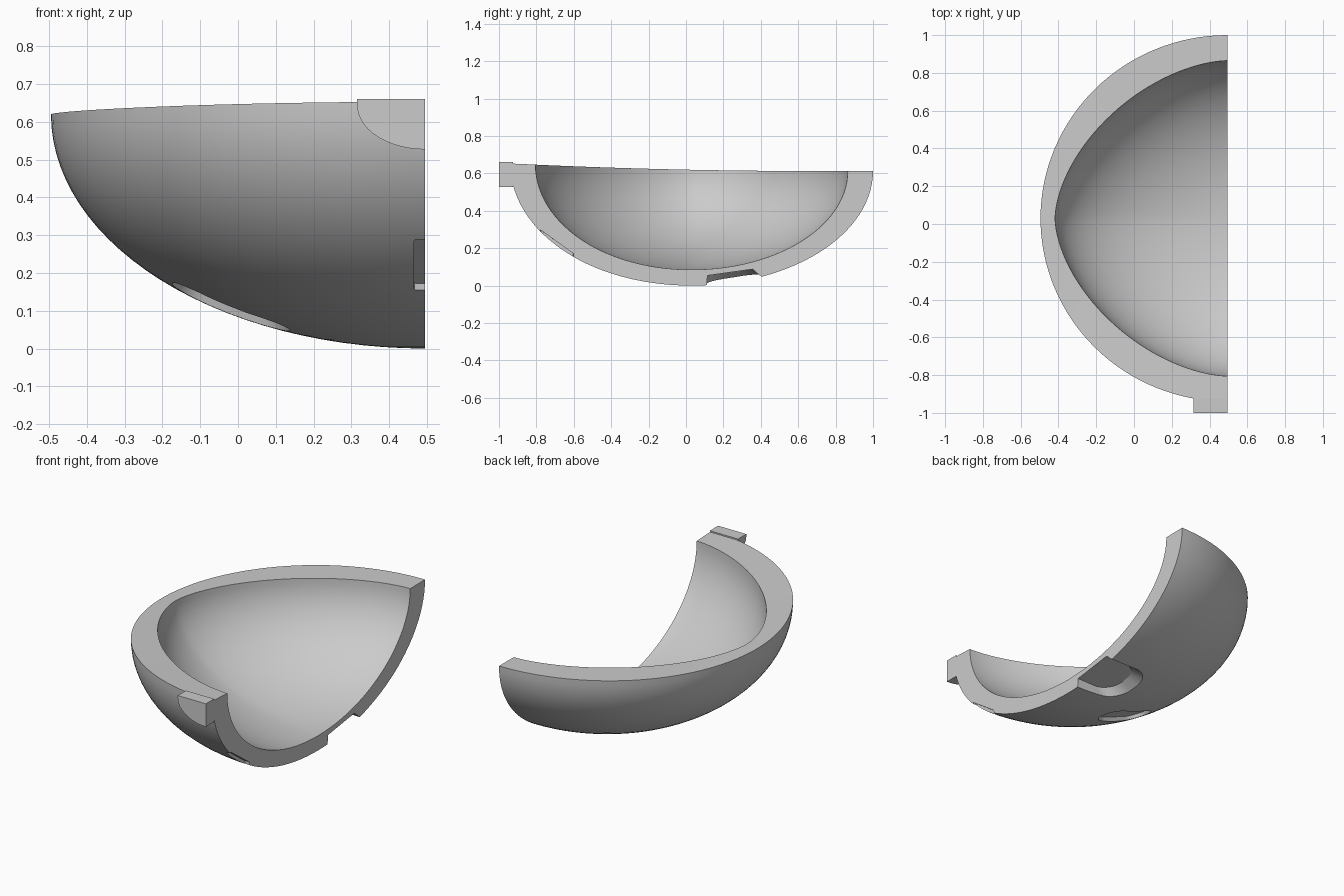
import bpy, bmesh
from math import sin, cos, pi, sqrt, copysign

cube = bpy.data.objects.get("Cube")
if cube:
    bpy.data.objects.remove(cube)

CX, CY, RIM = 0.495, 0.03, 0.62
OUTER = (0.99, 0.97, 0.62, 2.0)      # x, y, z radii and plan exponent
INNER = (0.913, 0.835, 0.535, 1.7)
ARC, DROP = 64, 28


def make_object(name, bm):
    bmesh.ops.recalc_face_normals(bm, faces=bm.faces)
    mesh = bpy.data.meshes.new(name)
    bm.to_mesh(mesh)
    bm.free()
    obj = bpy.data.objects.new(name, mesh)
    bpy.context.collection.objects.link(obj)
    return obj


def smooth(obj):
    bpy.ops.object.select_all(action='DESELECT')
    obj.select_set(True)
    bpy.context.view_layer.objects.active = obj
    bpy.ops.object.shade_smooth_by_angle(angle=0.5)


def bowl_point(radii, theta, phi):
    a, b, c, power = radii
    ct, st = cos(theta), sin(theta)
    x = CX - a * cos(phi) * abs(ct) ** (2 / power)
    y = CY + b * cos(phi) * copysign(abs(st) ** (2 / power), st)
    lift = -0.021 * y + 0.015 * y * y          # gently warped rim
    return x, y, RIM - c * sin(phi) + lift * (1 - sin(phi))


def outer_z(x, y):
    a, b, c, _ = OUTER
    return RIM - c * sqrt(max(0, 1 - ((x - CX) / a) ** 2 - ((y - CY) / b) ** 2))


# Half bowl with a thick wall, open along the straight side
def build_shell():
    bm = bmesh.new()
    grids = []
    for radii in (OUTER, INNER):
        grids.append([[bm.verts.new(bowl_point(radii, -pi / 2 + pi * i / ARC,
                                               pi / 2 * j / DROP))
                       for j in range(DROP + 1)] for i in range(ARC + 1)])
    out, inn = grids
    for i in range(ARC):
        for g in grids:
            for j in range(DROP):
                bm.faces.new((g[i][j], g[i + 1][j], g[i + 1][j + 1], g[i][j + 1]))
        bm.faces.new((out[i][0], out[i + 1][0], inn[i + 1][0], inn[i][0]))
    for i in (0, ARC):
        for j in range(DROP):
            bm.faces.new((out[i][j], out[i][j + 1], inn[i][j + 1], inn[i][j]))
    bmesh.ops.remove_doubles(bm, verts=bm.verts, dist=0.0001)
    return make_object("bowl_shell", bm)


def rounded_rect(x0, x1, y0, y1, r, steps=8):
    corners = ((x1 - r, y1 - r), (x0 + r, y1 - r), (x0 + r, y0 + r), (x1 - r, y0 + r))
    return [(cx + r * cos(pi / 2 * (q + s / steps)), cy + r * sin(pi / 2 * (q + s / steps)))
            for q, (cx, cy) in enumerate(corners) for s in range(steps + 1)]


# Cutter that follows the outer surface, sunk to a given depth
def pocket(name, outline, depth, anchor, taper):
    bm = bmesh.new()
    low = [bm.verts.new((x, y, outer_z(x, y) - 0.03)) for x, y in outline]
    high = []
    for x, y in outline:
        x = anchor[0] + (x - anchor[0]) * taper
        y = anchor[1] + (y - anchor[1]) * taper
        high.append(bm.verts.new((x, y, outer_z(x, y) + depth)))
    n = len(outline)
    for i in range(n):
        k = (i + 1) % n
        bm.faces.new((low[i], low[k], high[k], high[i]))
    caps = [bm.faces.new(low), bm.faces.new(high)]
    bmesh.ops.triangulate(bm, faces=caps)
    obj = make_object(name, bm)
    obj.hide_render = True
    return obj


def carve(obj, cutters):
    for cutter in cutters:
        mod = obj.modifiers.new("carve", 'BOOLEAN')
        mod.operation, mod.solver, mod.object = 'DIFFERENCE', 'EXACT', cutter
    graph = bpy.context.evaluated_depsgraph_get()
    mesh = bpy.data.meshes.new_from_object(obj.evaluated_get(graph))
    obj.modifiers.clear()
    obj.data = mesh
    for cutter in cutters:
        bpy.data.objects.remove(cutter)


shell = build_shell()
carve(shell, [
    pocket("large_pocket", rounded_rect(0.17, 0.8, 0.11, 0.42, 0.13), 0.045, (0.6, 0.13), 0.78),
    pocket("long_pocket", rounded_rect(-0.19, 0.15, -0.2, 0, 0.09), 0.025, (0, -0.1), 0.85),
    pocket("edge_pocket", rounded_rect(0.465, 0.53, -0.78, -0.6, 0.006, 2), 0.022, (0.5, -0.69), 0.97),
])
smooth(shell)

# Front tab with a quarter-round lower corner
bm = bmesh.new()
profile = [(CX, 0.66), (0.315, 0.66)]
profile += [(CX - 0.18 * cos(pi / 2 * s / 16), 0.645 - 0.118 * sin(pi / 2 * s / 16))
            for s in range(17)]
face = bm.faces.new([bm.verts.new((x, -1, z)) for x, z in profile])
result = bmesh.ops.extrude_face_region(bm, geom=[face])
for v in result["geom"]:
    if isinstance(v, bmesh.types.BMVert):
        v.co.y = -0.925
smooth(make_object("front_tab", bm))
